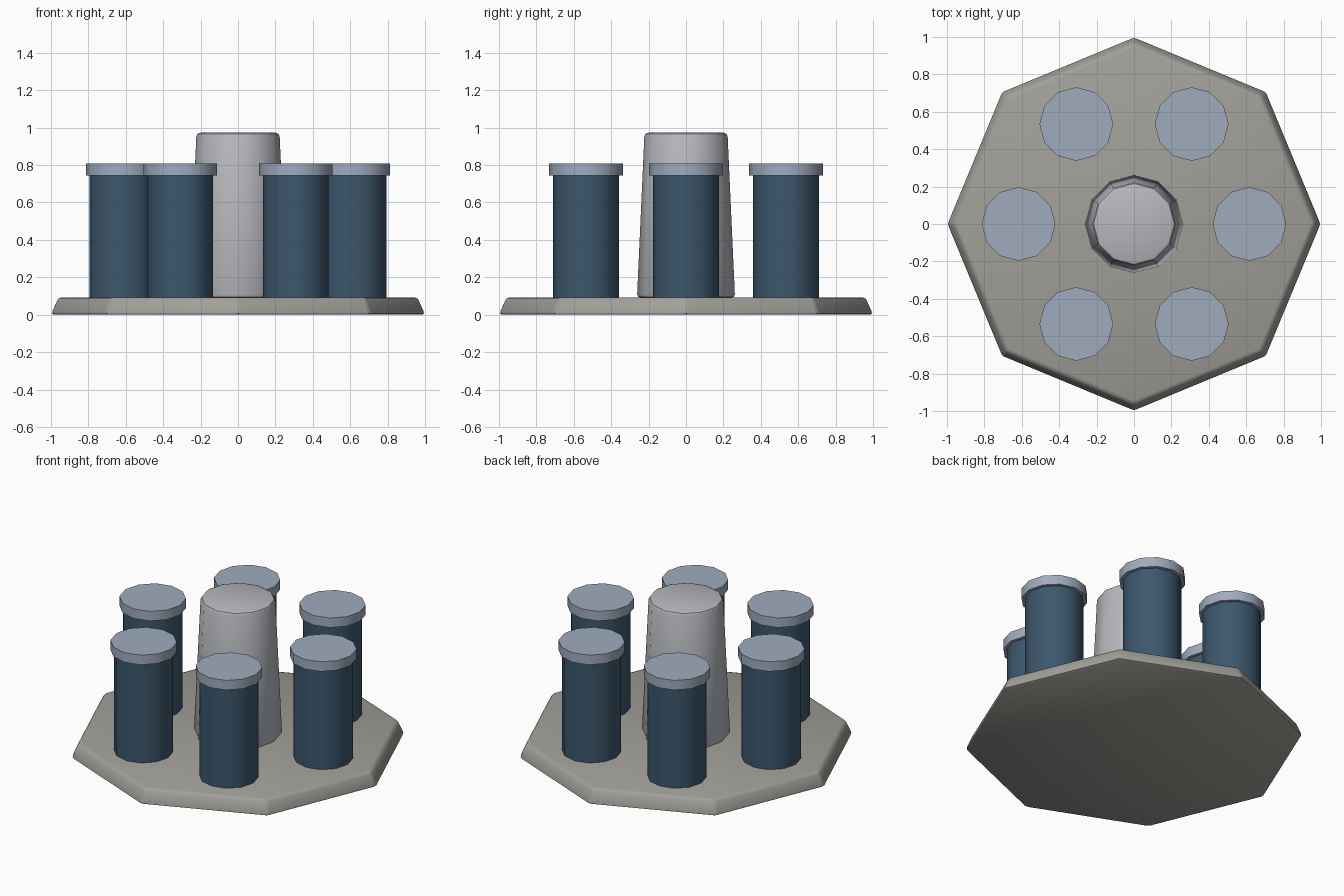
import bpy
from math import radians, cos, sin, pi

if "Cube" in bpy.data.objects:
    bpy.data.objects.remove(bpy.data.objects["Cube"])


def material(name, rgb):
    m = bpy.data.materials.new(name)
    m.diffuse_color = (*rgb, 1)
    m.use_nodes = True
    m.node_tree.nodes["Principled BSDF"].inputs["Base Color"].default_value = m.diffuse_color
    return m


stone = material("warm_grey", (0.36, 0.35, 0.32))
metal = material("pale_metal", (0.47, 0.48, 0.51))
dark_blue = material("dark_blue", (0.045, 0.095, 0.15))
light_blue = material("light_blue", (0.35, 0.41, 0.51))


def frustum(name, sides, r_bottom, r_top, z0, z1, mat, x=0, y=0, bevel=0):
    """Upright prism or tapered prism with a vertex on the x axis."""
    bpy.ops.mesh.primitive_cone_add(vertices=sides, radius1=r_bottom, radius2=r_top,
                                    depth=z1 - z0, location=(x, y, (z0 + z1) / 2))
    ob = bpy.context.object
    ob.name = name
    ob.data.materials.append(mat)
    if bevel:
        mod = ob.modifiers.new("bevel", 'BEVEL')
        mod.width = bevel
        mod.segments = 2
        mod.limit_method = 'ANGLE'
        mod.angle_limit = radians(35)
        bpy.ops.object.modifier_apply(modifier=mod.name)
    bpy.ops.object.shade_smooth_by_angle(angle=radians(35))
    return ob


# Octagonal base plate with sloping rim
frustum("base_plate", 8, 1.004, 0.963, 0, 0.093, stone, bevel=0.018)

# Tapered central column
frustum("central_column", 12, 0.262, 0.222, 0.09, 0.973, metal, bevel=0.02)

# Ring of six capped canisters
for i in range(6):
    a = i * pi / 3
    x, y = 0.617 * cos(a), 0.617 * sin(a)
    frustum(f"canister_body_{i + 1}", 12, 0.176, 0.176, 0.08, 0.75, dark_blue, x, y)
    frustum(f"canister_cap_{i + 1}", 12, 0.197, 0.197, 0.745, 0.808, light_blue, x, y)
